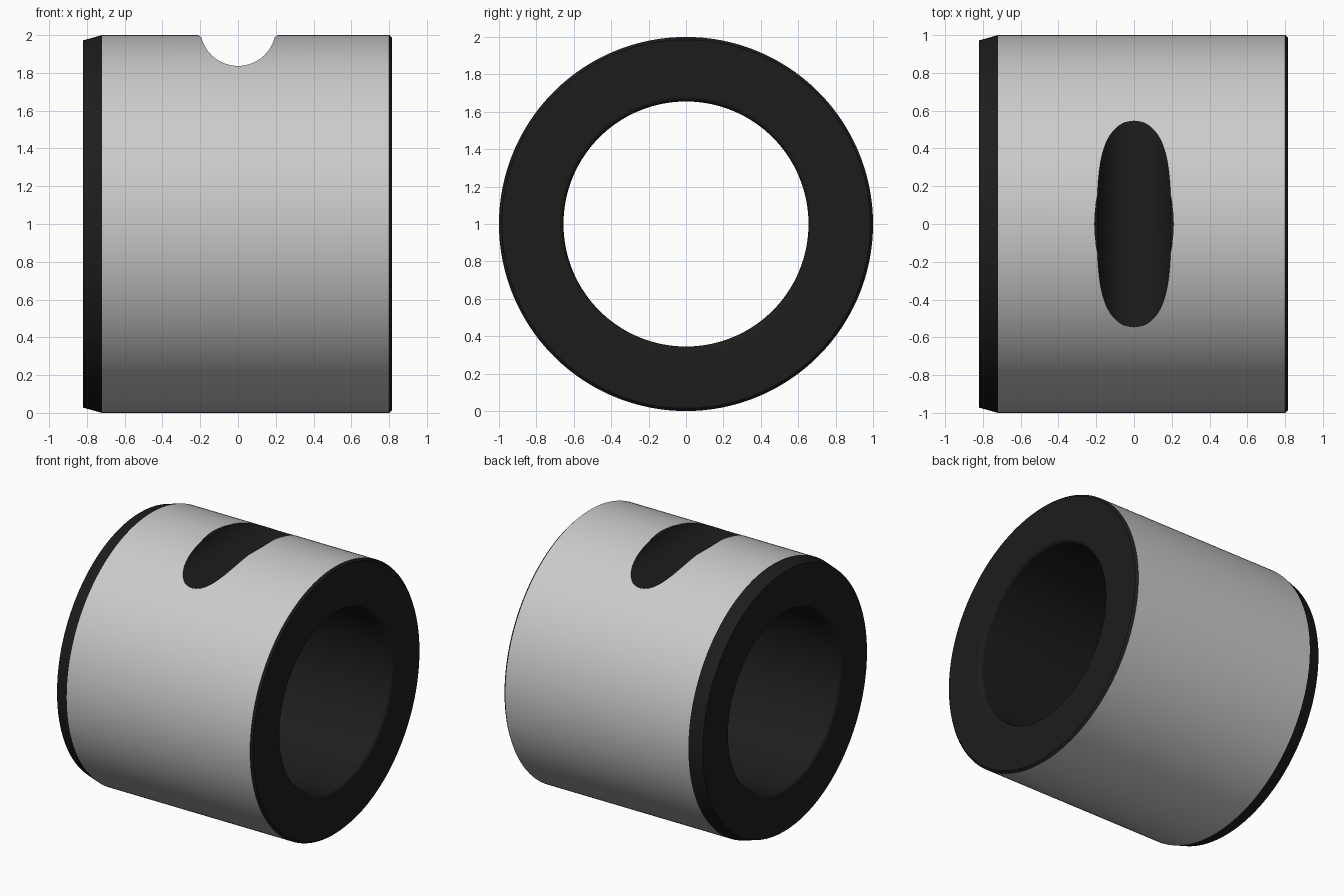
import bpy, bmesh
from math import sin, cos, pi, radians

if "Cube" in bpy.data.objects:
    bpy.data.objects.remove(bpy.data.objects["Cube"])

SEG, AXIS_Z = 192, 1.0


def material(name, value):
    m = bpy.data.materials.new(name)
    m.diffuse_color = (value, value, value, 1)
    m.use_nodes = True
    m.node_tree.nodes["Principled BSDF"].inputs["Base Color"].default_value = m.diffuse_color
    return m


steel = material("outer_grey", 0.8)
dark = material("dark_liner", 0.012)


def make_object(name, bm):
    bmesh.ops.recalc_face_normals(bm, faces=bm.faces[:])
    me = bpy.data.meshes.new(name)
    bm.to_mesh(me)
    bm.free()
    me.materials.append(steel)
    me.materials.append(dark)
    ob = bpy.data.objects.new(name, me)
    bpy.context.collection.objects.link(ob)
    return ob


def skin(bm, rings, closed):
    # Bridge consecutive vertex rings with quads
    n = len(rings)
    faces = []
    for i in range(n if closed else n - 1):
        a, b = rings[i], rings[(i + 1) % n]
        for j in range(len(a)):
            k = (j + 1) % len(a)
            f = bm.faces.new((a[j], a[k], b[k], b[j]))
            f.material_index = 1
            faces.append((i, f))
    return faces


# Sleeve section (x, radius): first segment is the grey outer wall
R_IN, FIL, N = 0.655, 0.03, 10
profile = [(-0.72, 1.0), (0.80, 1.0), (0.815, 0.985)]
profile += [(0.815 - FIL + FIL * cos(t), R_IN + FIL - FIL * sin(t))
            for t in (pi / 2 * i / N for i in range(N + 1))]
profile += [(-0.82 + FIL - FIL * sin(t), R_IN + FIL - FIL * cos(t))
            for t in (pi / 2 * i / N for i in range(N + 1))]
profile += [(-0.82, 0.972)]

bm = bmesh.new()
rings = [[bm.verts.new((x, r * sin(2 * pi * j / SEG), AXIS_Z + r * cos(2 * pi * j / SEG)))
          for j in range(SEG)] for x, r in profile]
for i, f in skin(bm, rings, True):
    if i == 0:
        f.material_index = 0
sleeve = make_object("bearing_sleeve", bm)

# Groove cutter: rounded channel along y, flared at its mouth and both ends
GZ, GR = 2.037, 0.20
section = [(GR * cos(a), GR * sin(a))
           for a in (radians(-14 - 152 * i / 32) for i in range(33))]
section = [(0.215, 0.1), (0.215, -0.034)] + section + [(-0.215, -0.034), (-0.215, 0.1)]
bm = bmesh.new()
rings = [[bm.verts.new((x * s, y, GZ + z * s)) for x, z in section]
         for y, s in ((-0.8, 1.13), (-0.59, 1.10), (-0.55, 1.0),
                      (0.55, 1.0), (0.59, 1.10), (0.8, 1.13))]
skin(bm, rings, False)
for ring in (rings[0], rings[-1]):
    bm.faces.new(ring).material_index = 1
cutter = make_object("groove_cutter", bm)
cutter.hide_render = True

# Cut the groove, then drop the cutter
mod = sleeve.modifiers.new("groove", 'BOOLEAN')
mod.operation = 'DIFFERENCE'
mod.solver = 'EXACT'
mod.object = cutter
bpy.context.view_layer.objects.active = sleeve
bpy.ops.object.select_all(action='DESELECT')
sleeve.select_set(True)
bpy.ops.object.modifier_apply(modifier=mod.name)
bpy.data.objects.remove(cutter)

bpy.ops.object.shade_smooth_by_angle(angle=radians(12))
